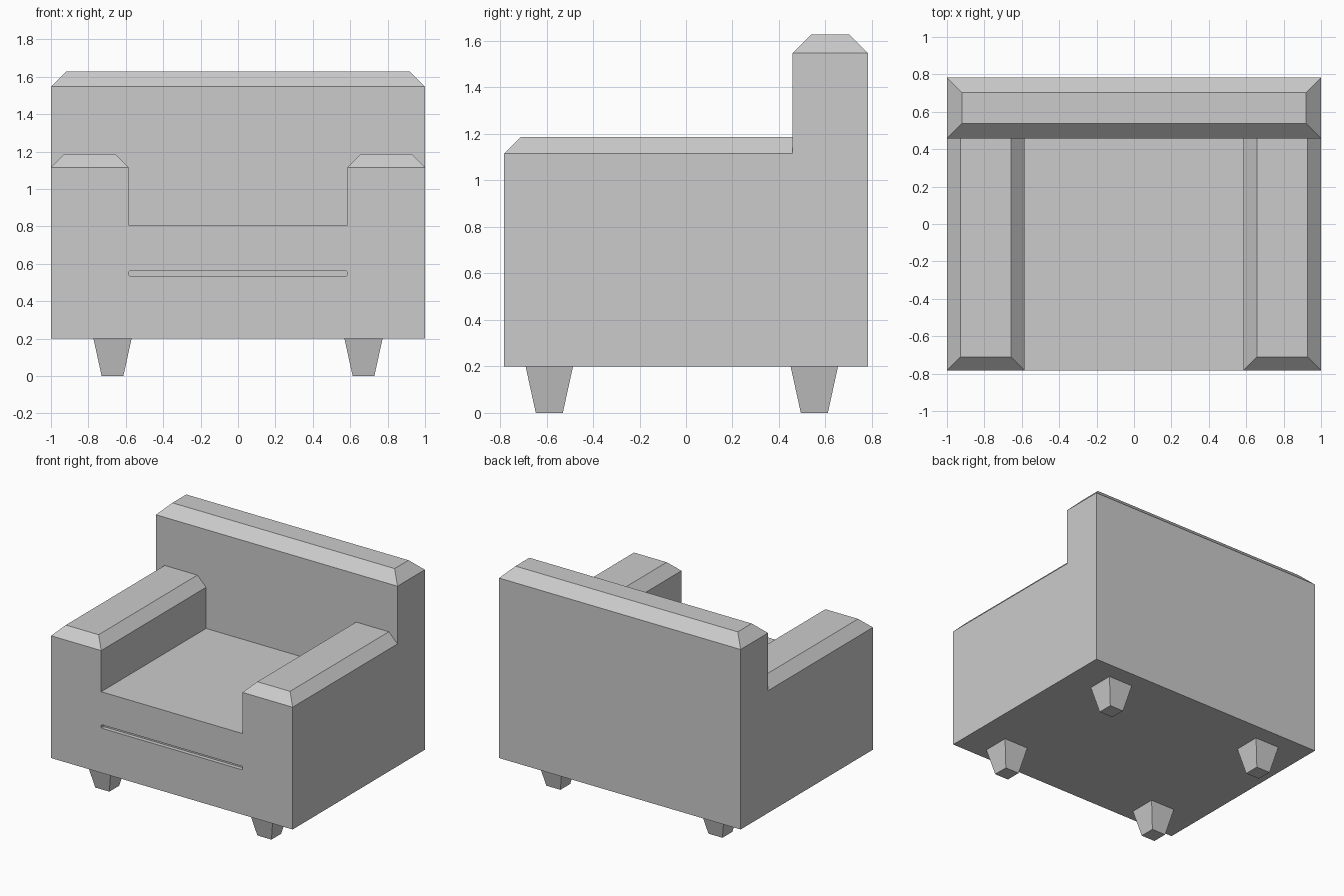
import bpy, bmesh
from mathutils import Matrix, Vector

if "Cube" in bpy.data.objects:
    bpy.data.objects.remove(bpy.data.objects["Cube"])


def make_object(name, bm):
    bmesh.ops.recalc_face_normals(bm, faces=bm.faces)
    mesh = bpy.data.meshes.new(name)
    bm.to_mesh(mesh)
    bm.free()
    obj = bpy.data.objects.new(name, mesh)
    bpy.context.collection.objects.link(obj)
    return obj


def box(lo, hi):
    lo, hi = Vector(lo), Vector(hi)
    bm = bmesh.new()
    bmesh.ops.create_cube(bm, size=1, matrix=Matrix.Translation((lo + hi) / 2)
                          @ Matrix.Diagonal((*(hi - lo), 1)))
    return bm


def chamfer(bm, test, offset):
    edges = [e for e in bm.edges if test(*[v.co for v in e.verts])]
    bmesh.ops.bevel(bm, geom=edges, offset=offset, segments=1,
                    affect='EDGES', profile=0.5)


W, D = 1.0, 0.782          # half width, half depth
BACK_Y, FLOOR = 0.458, 0.2
ARM_X, ARM_Z, SEAT_Z = 0.585, 1.187, 0.807

# Seat and arms: U-shaped front profile pulled backwards
bm = bmesh.new()
half = [(W, FLOOR), (W, ARM_Z), (ARM_X, ARM_Z), (ARM_X, SEAT_Z)]
profile = half + [(-x, z) for x, z in reversed(half)]
face = bm.faces.new([bm.verts.new((x, -D, z)) for x, z in profile])
ext = bmesh.ops.extrude_face_region(bm, geom=[face], use_keep_orig=True)
bmesh.ops.translate(bm, vec=(0, BACK_Y + D, 0),
                    verts=[g for g in ext["geom"] if isinstance(g, bmesh.types.BMVert)])
bmesh.ops.recalc_face_normals(bm, faces=bm.faces)
# Chamfer the arm tops, except where they meet the backrest
chamfer(bm, lambda a, b: min(a.z, b.z) > ARM_Z - 0.001 and min(a.y, b.y) < 0, 0.072)
seat = make_object("seat_and_arms", bm)

# Thin groove under the seat cushion
bm = box((-ARM_X, -D - 0.1, 0.535), (ARM_X, -D + 0.03, 0.561))
chamfer(bm, lambda a, b: abs(a.y - b.y) > 0.05, 0.006)
cutter = make_object("groove_cutter", bm)
cutter.hide_render = True
cutter.hide_viewport = True
cut = seat.modifiers.new("groove", 'BOOLEAN')
cut.operation = 'DIFFERENCE'
cut.solver = 'EXACT'
cut.object = cutter

# Backrest with chamfered top
bm = box((-W, BACK_Y, FLOOR), (W, D, 1.627))
chamfer(bm, lambda a, b: min(a.z, b.z) > 1.6, 0.08)
make_object("backrest", bm)

# Tapered square legs
for row, y in (("front", -0.588), ("back", 0.552)):
    for side, s in (("left", -1), ("right", 1)):
        x = 0.671 * s
        bm = box((x - 0.102, y - 0.102, 0), (x + 0.102, y + 0.102, FLOOR))
        for v in bm.verts:
            if v.co.z < 0.1:
                v.co.x = x + (v.co.x - x) * 0.57
                v.co.y = y + (v.co.y - y) * 0.57
        make_object(f"{row}_{side}_leg", bm)
